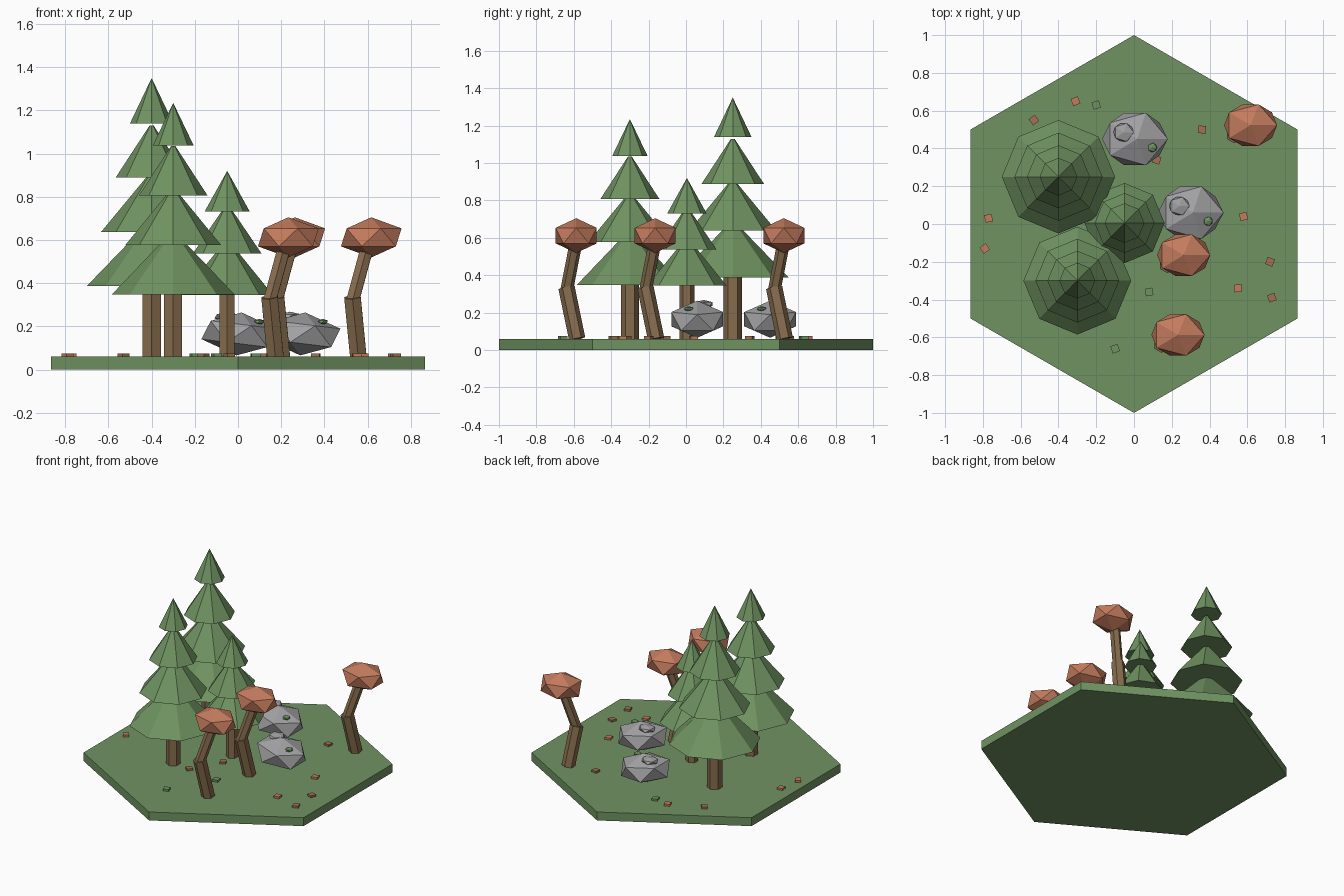
import bpy
import math
import random
from mathutils import Vector

random.seed(4)
cube = bpy.data.objects.get("Cube")
if cube:
    bpy.data.objects.remove(cube, do_unlink=True)


def material(name, rgb):
    m = bpy.data.materials.new(name)
    m.use_nodes = True
    m.diffuse_color = (*rgb, 1)
    m.node_tree.nodes["Principled BSDF"].inputs["Base Color"].default_value = (*rgb, 1)
    return m


GREEN = material("forest green", (0.16, 0.29, 0.12))
BROWN = material("bark brown", (0.24, 0.15, 0.075))
ORANGE = material("autumn orange", (0.55, 0.20, 0.11))
RUST = material("dry leaf rust", (0.36, 0.16, 0.085))
GREY = material("stone grey", (0.36, 0.36, 0.37))


def finish(name, mat):
    ob = bpy.context.object
    ob.name = name
    ob.data.materials.append(mat)
    return ob


def frustum(name, start, end, r1, r2, sides, mat):
    """Faceted cone or prism running between two points."""
    a, b = Vector(start), Vector(end)
    bpy.ops.mesh.primitive_cone_add(vertices=sides, radius1=r1, radius2=r2,
                                    depth=(b - a).length, location=(a + b) / 2)
    ob = finish(name, mat)
    ob.rotation_mode = 'QUATERNION'
    ob.rotation_quaternion = Vector((0, 0, 1)).rotation_difference(b - a)
    return ob


def blob(name, centre, scale, mat, tilt=0):
    """Faceted, squashed ball."""
    bpy.ops.mesh.primitive_ico_sphere_add(subdivisions=1, radius=1, location=centre,
                                          rotation=(0, tilt, 0))
    ob = finish(name, mat)
    ob.scale = scale
    return ob


# Hexagonal ground slab
GROUND = 0.06
frustum("ground", (0, 0, 0), (0, 0, GROUND), 1, 1, 6, GREEN)


def pine(name, x, y, trunk_r, bottom, step, tiers, r_low, r_high, top):
    frustum(name + "_trunk", (x, y, GROUND), (x, y, bottom + 0.08),
            trunk_r, trunk_r, 6, BROWN)
    last = top - bottom - step * (tiers - 1)
    for i in range(tiers):
        z = bottom + step * i
        r = r_low + (r_high - r_low) * i / (tiers - 1)
        height = last + 0.03 * (tiers - 1 - i)
        tip = 0.01 if i < tiers - 1 else 0
        frustum(f"{name}_tier_{i + 1}", (x, y, z), (x, y, z + height), r, tip, 8, GREEN)


# Pine trees
pine("tall_pine", -0.4, 0.25, 0.05, 0.387, 0.251, 4, 0.3, 0.1, 1.35)
pine("medium_pine", -0.3, -0.3, 0.048, 0.347, 0.23, 4, 0.285, 0.095, 1.235)
pine("small_pine", -0.05, 0.005, 0.04, 0.345, 0.193, 3, 0.212, 0.105, 0.92)

# Crooked autumn trees: leaning lower trunk, upper trunk leaning back, flat crown
for n, (x, y) in enumerate([(0.617, 0.523), (0.263, -0.165), (0.233, -0.587)], 1):
    joint = Vector((x - 0.087, y - 0.052, 0.335))
    frustum(f"autumn_lower_trunk_{n}", (x - 0.06, y + 0.005, GROUND), joint,
            0.044, 0.044, 6, BROWN)
    frustum(f"autumn_upper_trunk_{n}", joint - Vector((0, 0, 0.02)),
            (x - 0.015, y, 0.58), 0.034, 0.034, 6, BROWN)
    blob(f"autumn_crown_{n}", (x, y, 0.612), (0.157, 0.129, 0.093), ORANGE)

# Rocks, each with a small stone and a patch of moss on top
for n, (x, y) in enumerate([(0.005, 0.45), (0.3, 0.06)], 1):
    blob(f"rock_{n}", (x, y, 0.165), (0.19, 0.163, 0.1), GREY, 0.12)
    blob(f"rock_stone_{n}", (x - 0.06, y + 0.035, 0.246), (0.06, 0.056, 0.022), GREY)
    blob(f"rock_moss_{n}", (x + 0.092, y - 0.045, 0.221), (0.027, 0.027, 0.014), GREEN)

# Fallen leaves scattered over the ground
LEAVES = [
    (ORANGE, [(-0.31, 0.65), (-0.77, 0.03), (-0.79, -0.13), (0.58, 0.04), (0.55, -0.34)]),
    (RUST, [(-0.53, 0.55), (0.36, 0.5), (0.12, 0.34), (0.72, -0.2), (0.73, -0.39),
            (-0.16, -0.32), (-0.04, -0.11)]),
    (GREEN, [(-0.2, 0.63), (0.08, -0.36), (-0.1, -0.66)]),
]
for mat, spots in LEAVES:
    for x, y in spots:
        bpy.ops.mesh.primitive_cube_add(size=1, location=(x, y, GROUND + 0.007),
                                        rotation=(0, 0, random.uniform(0, math.pi / 2)))
        finish("fallen_leaf", mat).scale = (0.04, 0.04, 0.014)
